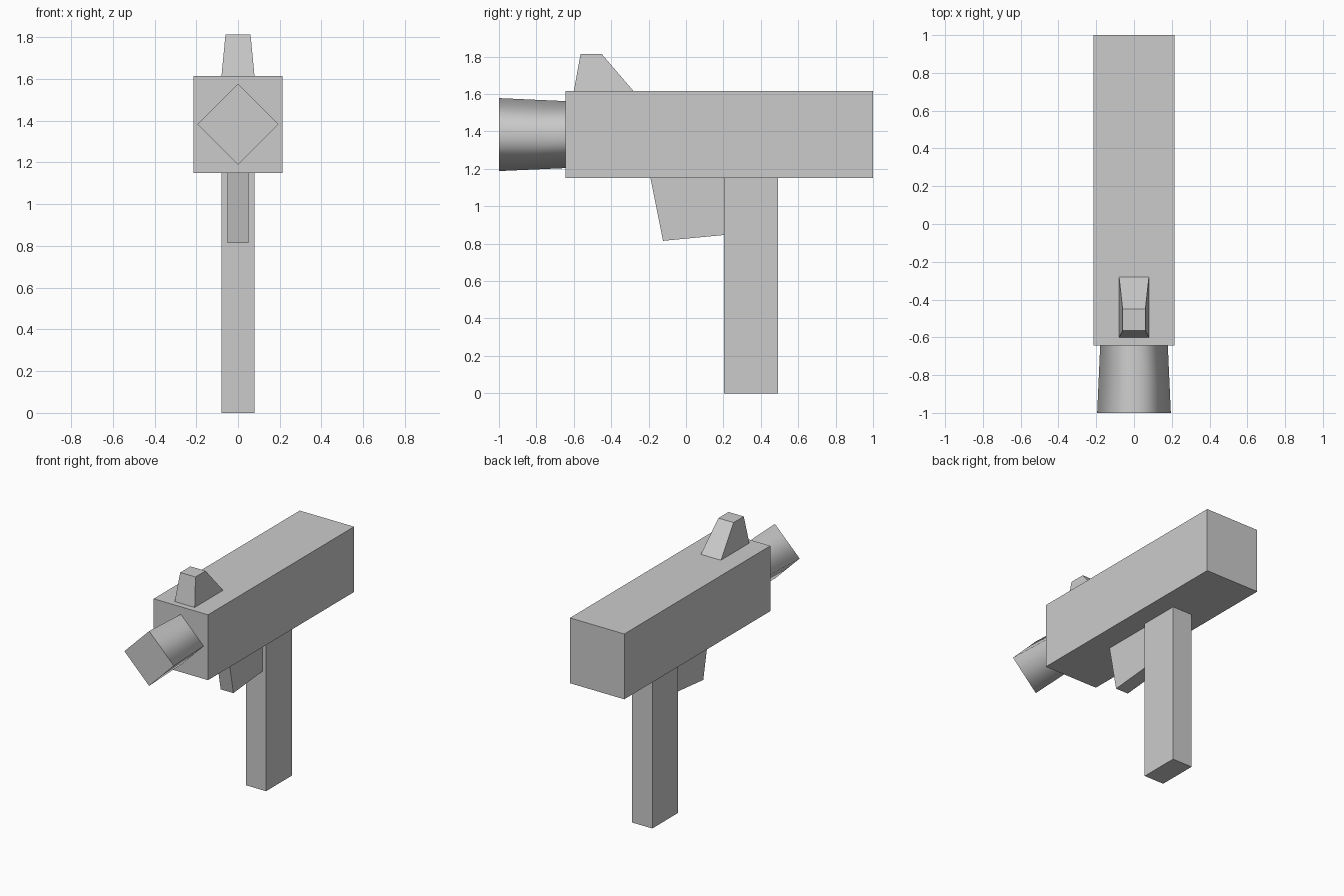
import bpy
import bmesh

cube = bpy.data.objects.get("Cube")
if cube:
    bpy.data.objects.remove(cube, do_unlink=True)

GREY = (0.6, 0.6, 0.6, 1)
grey = bpy.data.materials.new("grey")
grey.use_nodes = True
grey.diffuse_color = GREY
grey.node_tree.nodes["Principled BSDF"].inputs["Base Color"].default_value = GREY


def loft(name, rings, smooth_sides=False):
    """Join matching rings of points into a closed solid."""
    bm = bmesh.new()
    rows = [[bm.verts.new(p) for p in ring] for ring in rings]
    for a, b in zip(rows, rows[1:]):
        for i in range(len(a)):
            j = (i + 1) % len(a)
            bm.faces.new((a[i], a[j], b[j], b[i])).smooth = smooth_sides
    bm.faces.new(rows[0])
    bm.faces.new(rows[-1])
    bmesh.ops.recalc_face_normals(bm, faces=bm.faces)
    mesh = bpy.data.meshes.new(name)
    bm.to_mesh(mesh)
    bm.free()
    mesh.materials.append(grey)
    obj = bpy.data.objects.new(name, mesh)
    bpy.context.collection.objects.link(obj)
    return obj


def rect(half_x, y0, y1, z):
    return [(-half_x, y0, z), (half_x, y0, z), (half_x, y1, z), (-half_x, y1, z)]


def diamond(r, y, z):
    return [(r, y, z), (0, y, z + r), (-r, y, z), (0, y, z - r)]


# Main body and grip
loft("body", [rect(0.214, -0.643, 1, 1.15), rect(0.214, -0.643, 1, 1.615)])
loft("grip", [rect(0.079, 0.203, 0.492, 0), rect(0.079, 0.203, 0.492, 1.15)])

# Wedge sight on top
loft("sight", [rect(0.079, -0.6, -0.28, 1.615), rect(0.06, -0.564, -0.45, 1.813)])

# Trigger block, a side profile given thickness
profile = [(-0.19, 1.15), (-0.123, 0.815), (0.203, 0.846), (0.203, 1.15)]
loft("trigger", [[(x, y, z) for y, z in profile] for x in (-0.05, 0.05)])

# Flared four-sided barrel with smooth sides and a flat muzzle
loft("barrel", [diamond(0.195, -1, 1.383), diamond(0.179, -0.643, 1.383)], True)
